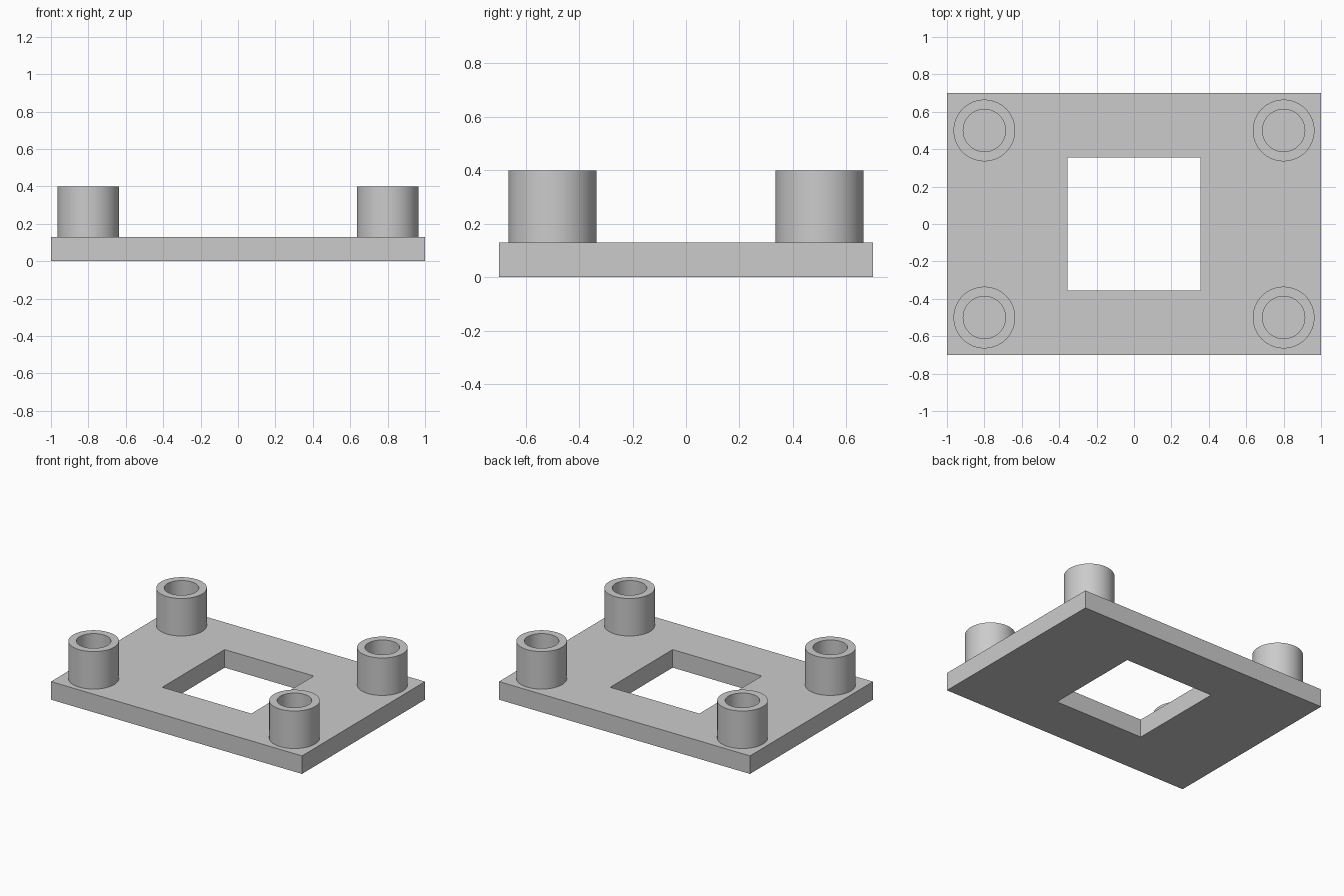
import bpy
import bmesh
from math import cos, sin, pi, radians

PLATE_X, PLATE_Y, PLATE_TOP = 1.0, 0.70, 0.13
WINDOW = 0.355
POST_X, POST_Y, POST_TOP = 0.80, 0.50, 0.40
POST_OUTER, POST_INNER = 0.165, 0.113
SEGMENTS = 64

cube = bpy.data.objects.get("Cube")
if cube:
    bpy.data.objects.remove(cube, do_unlink=True)

grey = bpy.data.materials.new("light_grey")
grey.use_nodes = True
grey.diffuse_color = (0.6, 0.6, 0.6, 1)
grey.node_tree.nodes["Principled BSDF"].inputs["Base Color"].default_value = (0.6, 0.6, 0.6, 1)


def rectangle(hx, hy):
    return [(-hx, -hy), (hx, -hy), (hx, hy), (-hx, hy)]


def circle(radius):
    angles = [2 * pi * i / SEGMENTS for i in range(SEGMENTS)]
    return [(radius * cos(a), radius * sin(a)) for a in angles]


def hollow_prism(name, outer, inner, bottom, top, location=(0, 0, 0), closed_base=True):
    """Extrude the band between two matching outlines, optionally open underneath."""
    bm = bmesh.new()
    rings = [[bm.verts.new((x, y, z)) for x, y in outline]
             for outline, z in ((outer, bottom), (outer, top), (inner, top), (inner, bottom))]
    n = len(outer)
    for r in range(4 if closed_base else 3):
        a, b = rings[r], rings[(r + 1) % 4]
        for i in range(n):
            j = (i + 1) % n
            bm.faces.new((a[i], a[j], b[j], b[i]))
    mesh = bpy.data.meshes.new(name)
    bm.to_mesh(mesh)
    bm.free()
    mesh.materials.append(grey)
    obj = bpy.data.objects.new(name, mesh)
    obj.location = location
    bpy.context.collection.objects.link(obj)
    return obj


# Base plate with its square window
hollow_prism("base_plate", rectangle(PLATE_X, PLATE_Y), rectangle(WINDOW, WINDOW), 0, PLATE_TOP)

# Four hollow corner posts standing on the plate
for side, sx in (("left", 1), ("right", -1)):
    for end, sy in (("front", -1), ("back", 1)):
        post = hollow_prism(f"{end}_{side}_post", circle(POST_OUTER), circle(POST_INNER),
                            PLATE_TOP, POST_TOP, (sx * POST_X, sy * POST_Y, 0), closed_base=False)
        bpy.ops.object.select_all(action='DESELECT')
        post.select_set(True)
        bpy.context.view_layer.objects.active = post
        bpy.ops.object.shade_smooth_by_angle(angle=radians(30))
